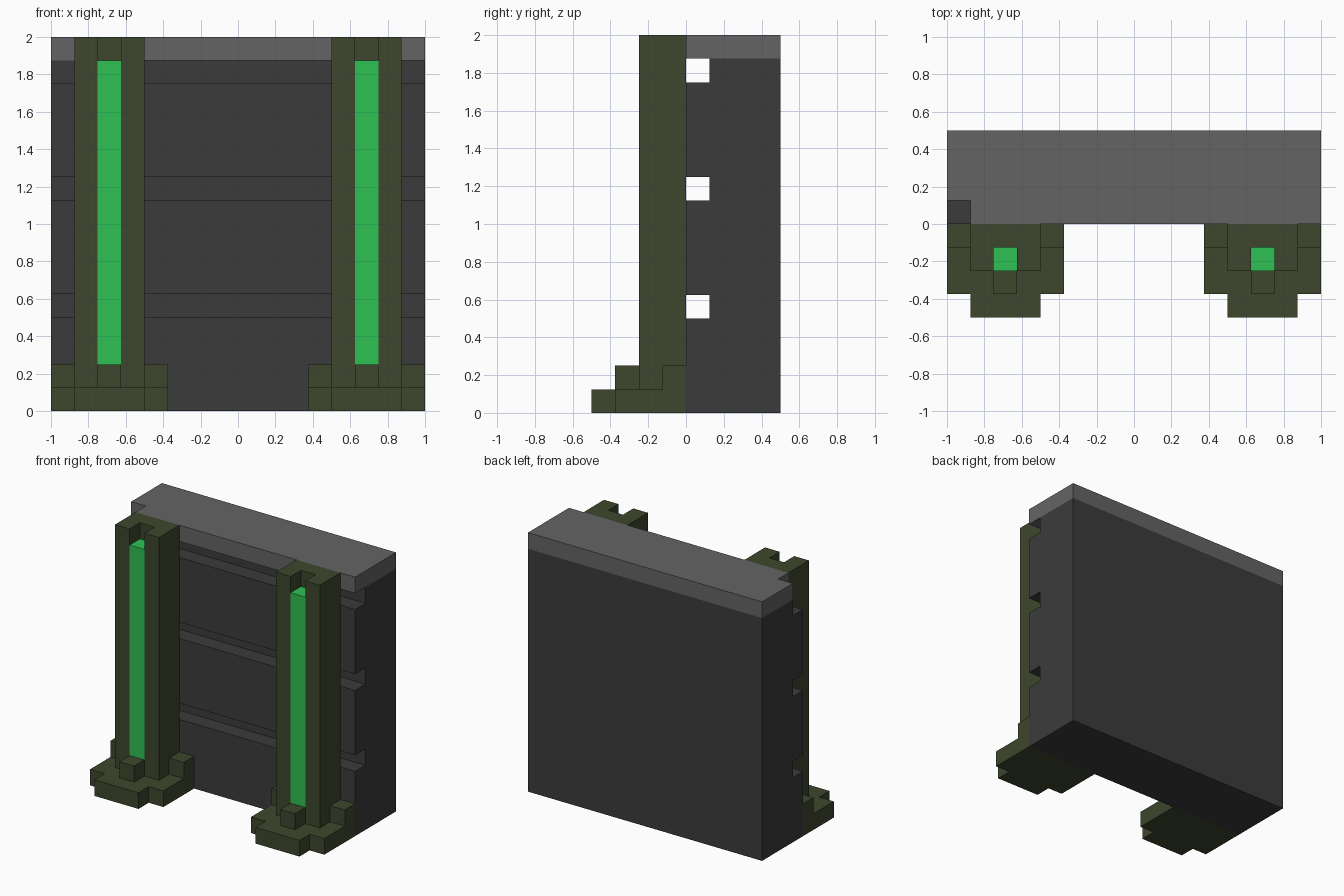
import bpy, bmesh
from mathutils import Vector

cube = bpy.data.objects.get("Cube")
if cube:
    bpy.data.objects.remove(cube, do_unlink=True)

U = 0.125  # size of one block


def material(name, hex_code):
    def linear(v):
        return v / 12.92 if v <= 0.04045 else ((v + 0.055) / 1.055) ** 2.4
    col = [linear(int(hex_code[i:i + 2], 16) / 255) for i in (0, 2, 4)] + [1.0]
    m = bpy.data.materials.new(name)
    m.use_nodes = True
    m.diffuse_color = col
    m.node_tree.nodes["Principled BSDF"].inputs["Base Color"].default_value = col
    return m


DARK = material("dark grey", "3B3B3B")
LIGHT = material("light grey", "646464")
OLIVE = material("olive", "3D462D")
GREEN = material("bright green", "2FC153")


def prism(name, outline, lo, hi, axis, mat):
    """Extrude an outline (in block units) along x (outline is y,z) or z (outline is x,y)."""
    def place(a, b, t):
        return Vector((t, a, b) if axis == "x" else (a, b, t)) * U
    bm = bmesh.new()
    face = bm.faces.new([bm.verts.new(place(a, b, lo)) for a, b in outline])
    ext = bmesh.ops.extrude_face_region(bm, geom=[face])
    verts = [g for g in ext["geom"] if isinstance(g, bmesh.types.BMVert)]
    bmesh.ops.translate(bm, vec=place(0, 0, hi - lo), verts=verts)
    bmesh.ops.recalc_face_normals(bm, faces=bm.faces)
    mesh = bpy.data.meshes.new(name)
    bm.to_mesh(mesh)
    bm.free()
    mesh.materials.append(mat)
    obj = bpy.data.objects.new(name, mesh)
    bpy.context.collection.objects.link(obj)
    return obj


# Wall: side profile with three horizontal grooves in the front
profile = [(4, 15), (4, 0), (0, 0)]
for z in (4, 9):
    profile += [(0, z), (1, z), (1, z + 1), (0, z + 1)]
profile += [(0, 14), (1, 14), (1, 15)]
prism("wall", profile, -8, 8, "x", DARK)

# Cap with one corner block missing
prism("wall_cap", [(-8, 1), (-7, 1), (-7, 0), (8, 0), (8, 4), (-8, 4)],
      15, 16, "z", LIGHT)


def symmetric(half, cx):
    """Complete a half outline about its own centre line and move it to cx."""
    return [(cx + x, y) for x, y in half] + [(cx - x, y) for x, y in reversed(half)]


# Two pillars, each with a stepped foot and a glowing strip in its channel
PLINTH = [(2.5, 0), (2.5, -3), (1.5, -3), (1.5, -4)]
STEP = [(2.5, 0), (2.5, -1), (1.5, -1), (1.5, -2), (0.5, -2), (0.5, -3)]
CHANNEL = [(1.5, 0), (1.5, -2), (0.5, -2), (0.5, -1)]
STRIP = [(0.5, -1), (0.5, -2)]

for side, cx in (("left", 5.5), ("right", -5.5)):
    prism(side + "_plinth", symmetric(PLINTH, cx), 0, 1, "z", OLIVE)
    prism(side + "_foot_step", symmetric(STEP, cx), 1, 2, "z", OLIVE)
    prism(side + "_pillar", symmetric(CHANNEL, cx), 2, 16, "z", OLIVE)
    prism(side + "_light_strip", symmetric(STRIP, cx), 2, 15, "z", GREEN)
